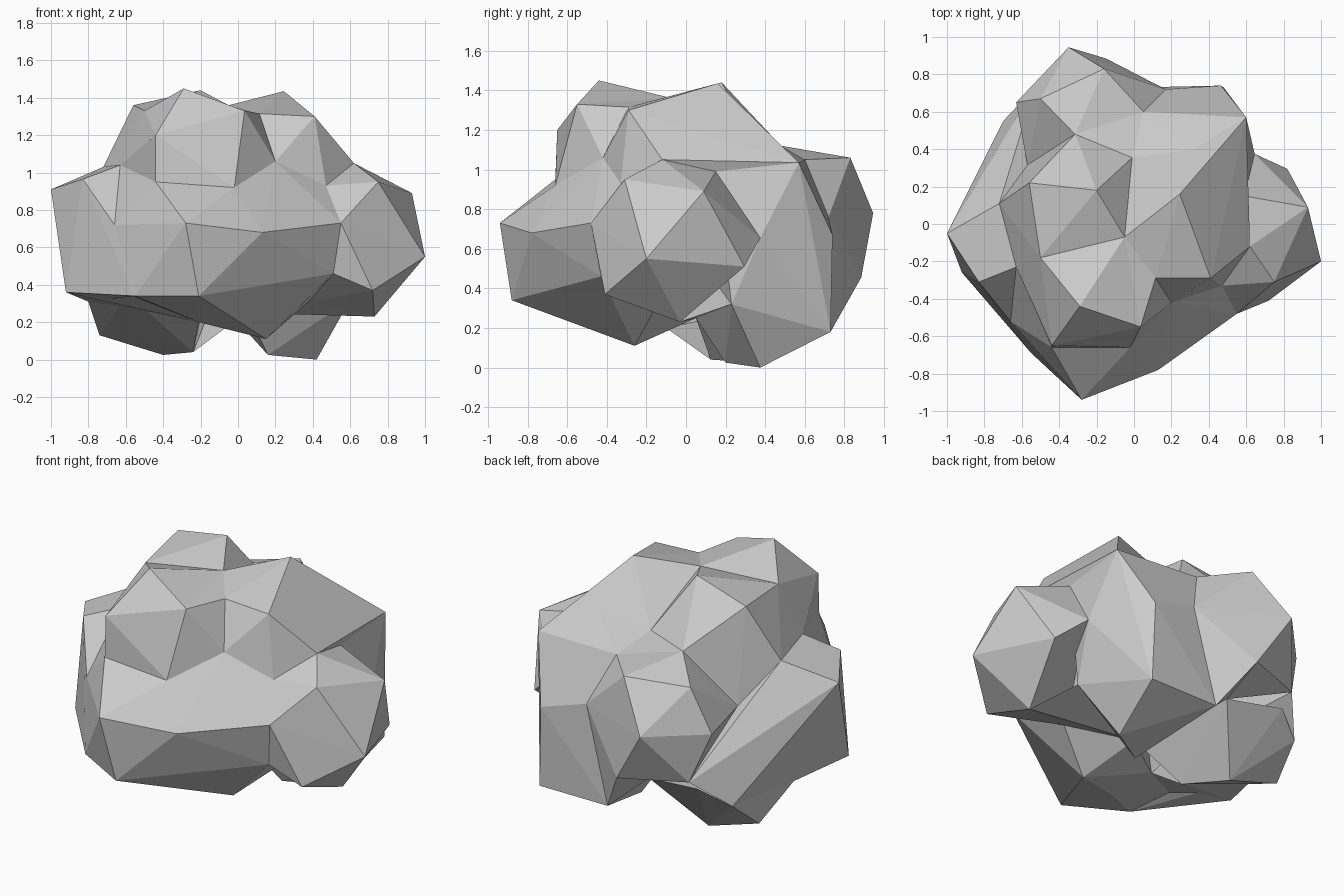
import bpy, bmesh

if "Cube" in bpy.data.objects:
    bpy.data.objects.remove(bpy.data.objects["Cube"])


def lump(name, *tips):
    """Faceted boulder-like clump: the convex skin around a few tips."""
    bm = bmesh.new()
    verts = [bm.verts.new(t) for t in tips]
    bmesh.ops.convex_hull(bm, input=verts)
    loose = [v for v in bm.verts if not v.link_faces]
    bmesh.ops.delete(bm, geom=loose, context='VERTS')
    bmesh.ops.recalc_face_normals(bm, faces=bm.faces[:])
    mesh = bpy.data.meshes.new(name)
    bm.to_mesh(mesh)
    bm.free()
    bpy.context.collection.objects.link(bpy.data.objects.new(name, mesh))


def valley(name, *rim):
    """Wedge from the middle of the mass that closes a dip between lumps."""
    lump(name, (0, .05, .65), *rim)


# corners where neighbouring lumps meet
left_seam, left_low = (-.66, -.52, .72), (-.55, -.69, .34)
brow_left, brow_right = (-.44, -.66, .95), (-.02, -.66, .92)
front_notch, crown_mid = (.2, -.42, 1.06), (-.05, -.07, 1.36)
crown_left, shoulder_left = (-.5, -.18, 1.33), (-.72, .11, 1.03)
cheek_right, cheek_low = (.55, -.48, .73), (.51, -.43, .46)
shoulder_right, side_right = (.62, -.12, 1.05), (.59, .15, .99)
back_notch, back_ridge, back_left = (-.01, .355, 1.12), (-.315, .48, 1.12), (-.57, .315, .79)
back_top, back_corner = (.05, .6, 1.05), (.6, .57, 1.035)
left_tip, left_under, left_dip = (-1, -.05, .91), (-.8, .1, .31), (-.63, -.23, 1.04)
peak_front, peak_in, peak_right = (.035, -.55, 1.33), (.115, -.29, 1.315), (.245, .16, 1.435)
temple, chest = (-.44, -.65, 1.2), (.47, -.33, .93)
knuckle, slope = (.75, -.31, .95), (.42, .315, 1.21)
rear_top, rear_low, rear_side = (-.16, .83, 1.06), (-.15, .885, .455), (-.53, .73, .47)
hip, heel = (.17, .72, .76), (.02, .73, .18)
keel, keel_left, belly = (.15, -.26, .11), (-.21, -.43, .2), (.04, .05, .25)
toe_left, toe_right, crotch = (-.24, .125, .04), (.16, .2, .025), (-.17, .6, .35)
armpit, left_fold = (.38, -.15, .31), (-.59, -.4, .35)

# middle mass hidden behind the lumps
bpy.ops.mesh.primitive_ico_sphere_add(subdivisions=1, radius=.43, location=(0, .05, .7))
bpy.context.object.name = "core"

# front bulge
lump("front_lump", (-.28, -.94, .73), (-.21, -.88, .34), (.13, -.78, .68), left_low,
     left_seam, brow_left, brow_right, cheek_right, cheek_low, front_notch,
     keel, keel_left, (-.3, -.2, .8))

# crown: front, rear left, right
lump("crown_front", (-.29, -.44, 1.45), temple, brow_left, brow_right,
     peak_front, crown_mid, crown_left, (-.1, -.2, .8))
lump("crown_left", (-.56, .22, 1.36), (-.2, .18, 1.44), crown_left, crown_mid,
     back_notch, back_ridge, back_left, shoulder_left, left_dip)
lump("crown_right", peak_right, (.41, -.29, 1.3), peak_in, front_notch, chest,
     shoulder_right, side_right, slope, back_corner, back_notch)

# side bulges
lump("left_lump", left_tip, (-.92, -.26, .36), (-.83, -.31, .965), left_dip,
     left_seam, left_low, shoulder_left, left_under, (-.3, -.1, .5))
lump("right_lump", shoulder_right, knuckle, (.93, .09, .89), (1, -.2, .55),
     (.72, -.41, .37), (.73, -.03, .23), cheek_right, cheek_low, side_right,
     (.645, .375, .655), (.82, .295, .51), armpit)

# rear bulge
lump("back_lump", (-.35, .945, .78), rear_top, (-.5, .67, 1.02), (-.63, .65, .76),
     rear_low, rear_side, back_left, back_ridge, back_top, hip, (-.2, .3, .5))

# lower rear feet
lump("foot_right", back_corner, back_top, side_right, (.465, .74, .67), hip,
     (.645, .375, .655), heel, (.48, .73, .18), (.42, .375, 0),
     (.6, .23, .32), toe_right, (.05, .05, .25))
lump("foot_left", (-.4, .35, .025), toe_left, (-.74, .35, .13), (-.7, .55, .3),
     left_under, (-.59, -.2, .35), (-.21, -.1, .2), crotch, (-.53, .65, .4))
lump("flank_left", left_tip, shoulder_left, back_left, left_under, (-.7, .55, .3),
     rear_side, (-.4, .2, .4))

# dips between the lumps
valley("valley_crown_front", crown_mid, peak_front, peak_in, front_notch)
valley("valley_brow", peak_front, front_notch, brow_right)
valley("valley_crown_top", crown_mid, peak_in, peak_right)
valley("valley_crown_back", crown_mid, back_notch, peak_right)
valley("valley_temple", crown_left, temple, left_dip)
valley("valley_left", temple, brow_left, left_dip)
valley("valley_left_seam", brow_left, left_seam, left_dip)
valley("valley_chest", front_notch, chest, cheek_right)
valley("valley_right", chest, shoulder_right, knuckle)
valley("valley_cheek", chest, knuckle, cheek_right)
valley("valley_back", back_notch, back_ridge, back_top)
valley("valley_rear_top", back_ridge, back_top, rear_top)
valley("valley_slope", back_notch, back_top, slope, back_corner)
valley("valley_heel", hip, rear_low, heel, crotch)
valley("valley_rear", rear_low, rear_side, crotch)
valley("valley_belly", keel, cheek_low, armpit, belly)
valley("valley_armpit", armpit, belly, (.6, .23, .32), (.73, -.03, .23))
valley("valley_keel", keel, keel_left, belly, (-.21, -.1, .2))
valley("valley_left_under", keel_left, left_low, left_fold, (-.21, -.1, .2))
valley("valley_left_fold", left_fold, (-.92, -.26, .36), left_under, (-.21, -.1, .2))
valley("valley_toes", belly, toe_left, crotch)
